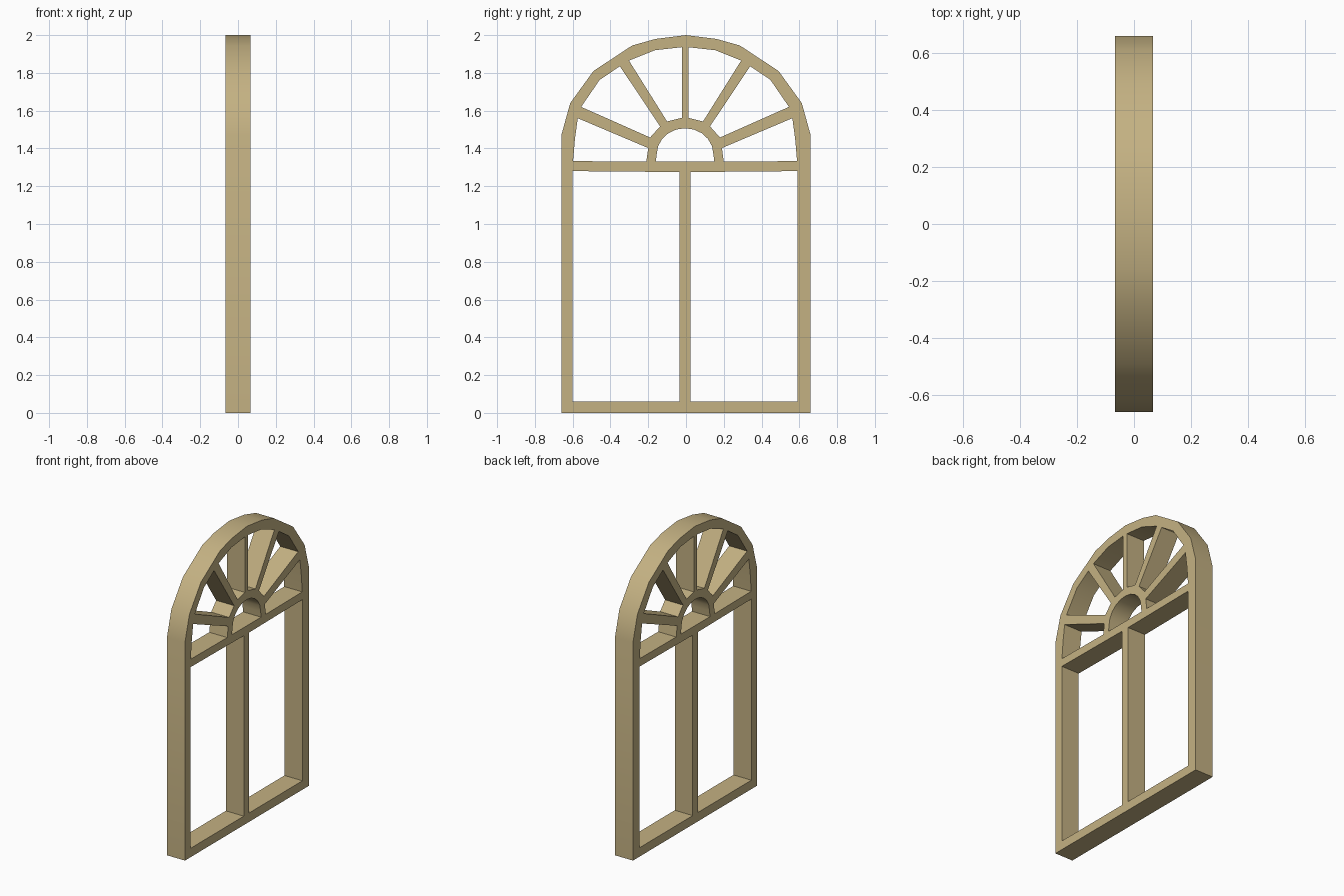
import bpy
import bmesh
from math import cos, sin, pi

cube = bpy.data.objects.get("Cube")
if cube:
    bpy.data.objects.remove(cube, do_unlink=True)

DEPTH = 0.134
AXIS = -0.005      # the glazing bars sit slightly off centre


def mirrored(points, axis):
    return [(2 * axis - y, z) for y, z in reversed(points)]


# Outer outline: straight jambs under a faceted arch
half_arch = [(-0.66, 0), (-0.66, 1.47), (-0.613, 1.64), (-0.49, 1.81),
             (-0.285, 1.945), (-0.16, 1.98)]
outline = half_arch + [(0, 2.0)] + mirrored(half_arch, 0)

# Openings on one side: lower pane and three fanlight panes
side_openings = [
    [(-0.6, 0.06), (-0.6, 1.28), (-0.034, 1.275), (-0.034, 0.06)],
    [(-0.598, 1.333), (-0.588, 1.45), (-0.573, 1.56), (-0.2, 1.402), (-0.21, 1.33)],
    [(-0.555, 1.62), (-0.457, 1.763), (-0.35, 1.835), (-0.137, 1.517), (-0.19, 1.458)],
    [(-0.302, 1.865), (-0.165, 1.92), (-0.022, 1.936), (-0.022, 1.562), (-0.1, 1.543)],
]
openings = side_openings + [mirrored(p, AXIS) for p in side_openings]

# Small arched opening at the hub of the fan
hub = [(AXIS - 0.155, 1.33)]
hub += [(AXIS - 0.15 * cos(pi * i / 10), 1.37 + 0.137 * sin(pi * i / 10)) for i in range(11)]
hub += [(AXIS + 0.155, 1.33)]
openings.append(hub)

# Filled profile with holes, extruded to the frame depth
profile = bpy.data.curves.new("window_frame", "CURVE")
profile.dimensions = "2D"
profile.fill_mode = "BOTH"
profile.extrude = DEPTH / 2
for loop in [outline] + openings:
    spline = profile.splines.new("POLY")
    spline.points.add(len(loop) - 1)
    for point, (y, z) in zip(spline.points, loop):
        point.co = (y, z, 0, 1)
    spline.use_cyclic_u = True

frame = bpy.data.objects.new("window_frame", profile)
bpy.context.collection.objects.link(frame)
frame.rotation_euler = (pi / 2, 0, pi / 2)
bpy.ops.object.select_all(action="DESELECT")
frame.select_set(True)
bpy.context.view_layer.objects.active = frame
bpy.ops.object.convert(target="MESH")
frame = bpy.context.object
bpy.ops.object.transform_apply(location=False, rotation=True, scale=False)

# Weld caps to sides and face everything outward
bm = bmesh.new()
bm.from_mesh(frame.data)
bmesh.ops.remove_doubles(bm, verts=bm.verts, dist=0.0005)
bmesh.ops.recalc_face_normals(bm, faces=bm.faces)
bm.to_mesh(frame.data)
bm.free()

# Pale wood colour
wood = bpy.data.materials.new("pale_wood")
wood.use_nodes = True
colour = (0.55, 0.44, 0.225, 1)
wood.diffuse_color = colour
wood.node_tree.nodes["Principled BSDF"].inputs["Base Color"].default_value = colour
frame.data.materials.clear()
frame.data.materials.append(wood)

bpy.ops.object.shade_smooth_by_angle(angle=pi / 6)
